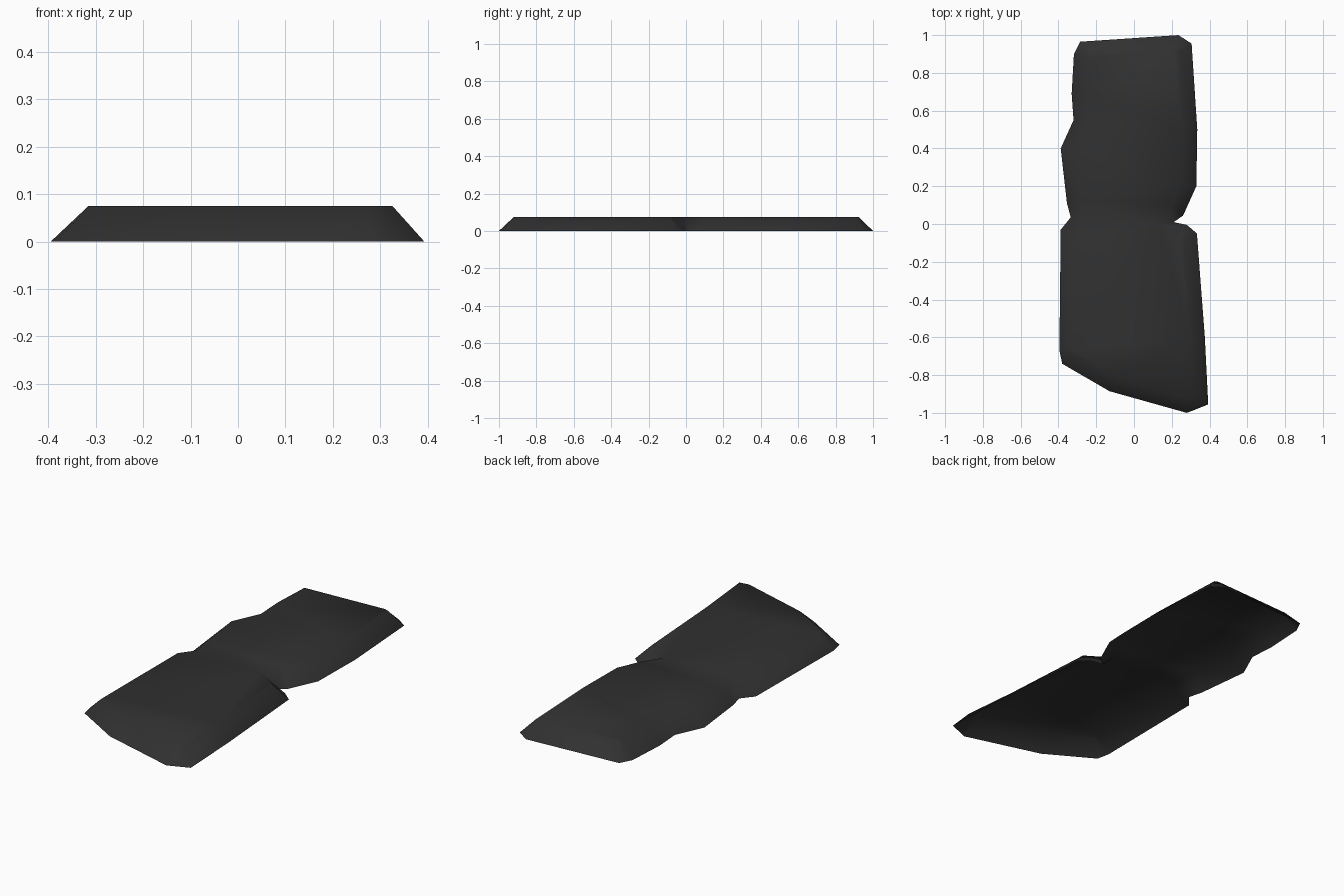
import bpy, bmesh
from mathutils import Vector

if "Cube" in bpy.data.objects:
    bpy.data.objects.remove(bpy.data.objects["Cube"])

HEIGHT, INSET = 0.075, 0.08

# Ground outline of the slab, counter-clockwise from above
OUTLINE = [
    (-0.395, -0.67), (-0.38, -0.74), (-0.13, -0.885), (0.28, -1.0),
    (0.393, -0.955), (0.375, -0.60), (0.333, -0.05), (0.28, -0.005),
    (0.21, 0.01), (0.26, 0.045), (0.33, 0.20), (0.335, 0.50),
    (0.305, 0.955), (0.235, 1.0), (-0.285, 0.965), (-0.318, 0.90),
    (-0.33, 0.69), (-0.32, 0.55), (-0.388, 0.40), (-0.355, 0.11),
    (-0.335, 0.035), (-0.388, -0.03),
]


def inset_ring(points, distance):
    """Move each point inwards along the bisector of its two edges."""
    ring = []
    for i, p in enumerate(points):
        a, b, c = Vector(points[i - 1]), Vector(p), Vector(points[(i + 1) % len(points)])
        d1, d2 = (b - a).normalized(), (c - b).normalized()
        normal = Vector((-d1.y - d2.y, d1.x + d2.x)).normalized()
        ring.append(b + normal * distance)
    return ring


# Slab: sloping rim and flat top, hollow underneath
bm = bmesh.new()
base = [bm.verts.new((x, y, 0)) for x, y in OUTLINE]
top = [bm.verts.new((p.x, p.y, HEIGHT)) for p in inset_ring(OUTLINE, INSET)]
n = len(base)
for i in range(n):
    j = (i + 1) % n
    bm.faces.new((base[i], base[j], top[j], top[i]))
bm.faces.new(top)
bmesh.ops.triangulate(bm, faces=[f for f in bm.faces if len(f.verts) > 4])
for f in bm.faces:
    f.smooth = True

mesh = bpy.data.meshes.new("stone_slab")
bm.to_mesh(mesh)
bm.free()

# Dark stone colour
stone = bpy.data.materials.new("charcoal")
stone.diffuse_color = (0.03, 0.03, 0.03, 1)
stone.use_nodes = True
stone.node_tree.nodes["Principled BSDF"].inputs["Base Color"].default_value = stone.diffuse_color
mesh.materials.append(stone)
bpy.context.collection.objects.link(bpy.data.objects.new("stone_slab", mesh))
